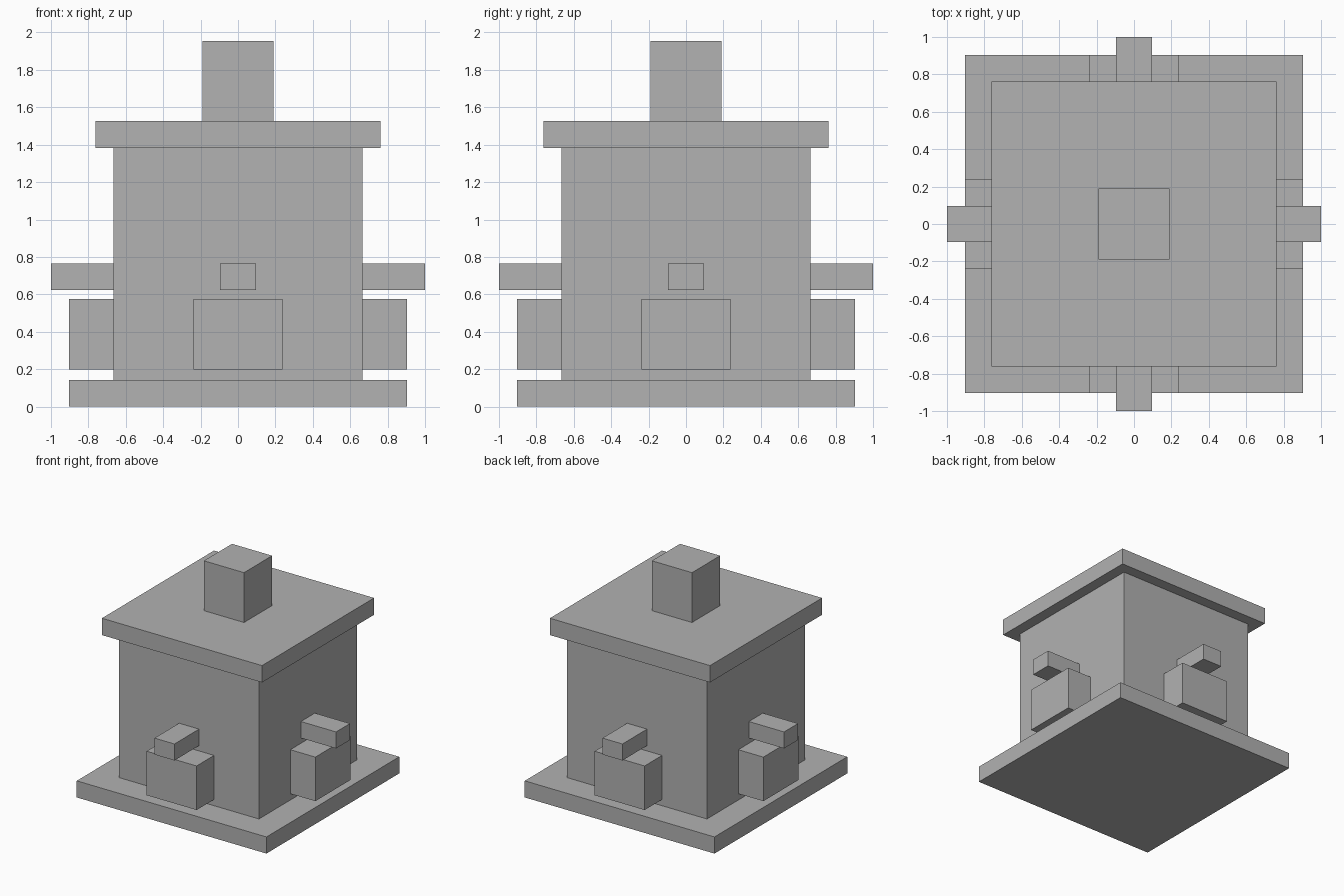
import bpy
import bmesh
from math import pi
from mathutils import Matrix, Vector

cube = bpy.data.objects.get("Cube")
if cube:
    bpy.data.objects.remove(cube, do_unlink=True)

# Single plain material
GREY = (0.445, 0.445, 0.445, 1.0)
grey = bpy.data.materials.new("plain_grey")
grey.use_nodes = True
grey.diffuse_color = GREY
grey.node_tree.nodes["Principled BSDF"].inputs["Base Color"].default_value = GREY


def box(name, low, high, angle=0.0):
    """Box between two corners, turned about the vertical centre axis."""
    low, high = Vector(low), Vector(high)
    bm = bmesh.new()
    bmesh.ops.create_cube(bm, size=1)
    bmesh.ops.scale(bm, vec=high - low, verts=bm.verts)
    bmesh.ops.translate(bm, vec=(low + high) / 2, verts=bm.verts)
    bmesh.ops.rotate(bm, matrix=Matrix.Rotation(angle, 3, "Z"), verts=bm.verts)
    mesh = bpy.data.meshes.new(name)
    bm.to_mesh(mesh)
    bm.free()
    mesh.materials.append(grey)
    obj = bpy.data.objects.new(name, mesh)
    bpy.context.collection.objects.link(obj)
    return obj


def tier(name, half, bottom, top):
    """Square block centred on the vertical axis."""
    return box(name, (-half, -half, bottom), (half, half, top))


# Central stack
WALL = 0.665
tier("base_slab", 0.903, 0, 0.143)
tier("body", WALL, 0.143, 1.381)
tier("roof_slab", 0.762, 1.381, 1.526)
tier("chimney", 0.191, 1.526, 1.955)

# One block and one ledge on each wall
for i, side in enumerate(("front", "left", "back", "right")):
    turn = i * pi / 2
    box(side + "_block", (-0.238, -0.903, 0.197), (0.238, -WALL, 0.576), turn)
    box(side + "_ledge", (-0.095, -1.0, 0.622), (0.095, -WALL, 0.764), turn)
